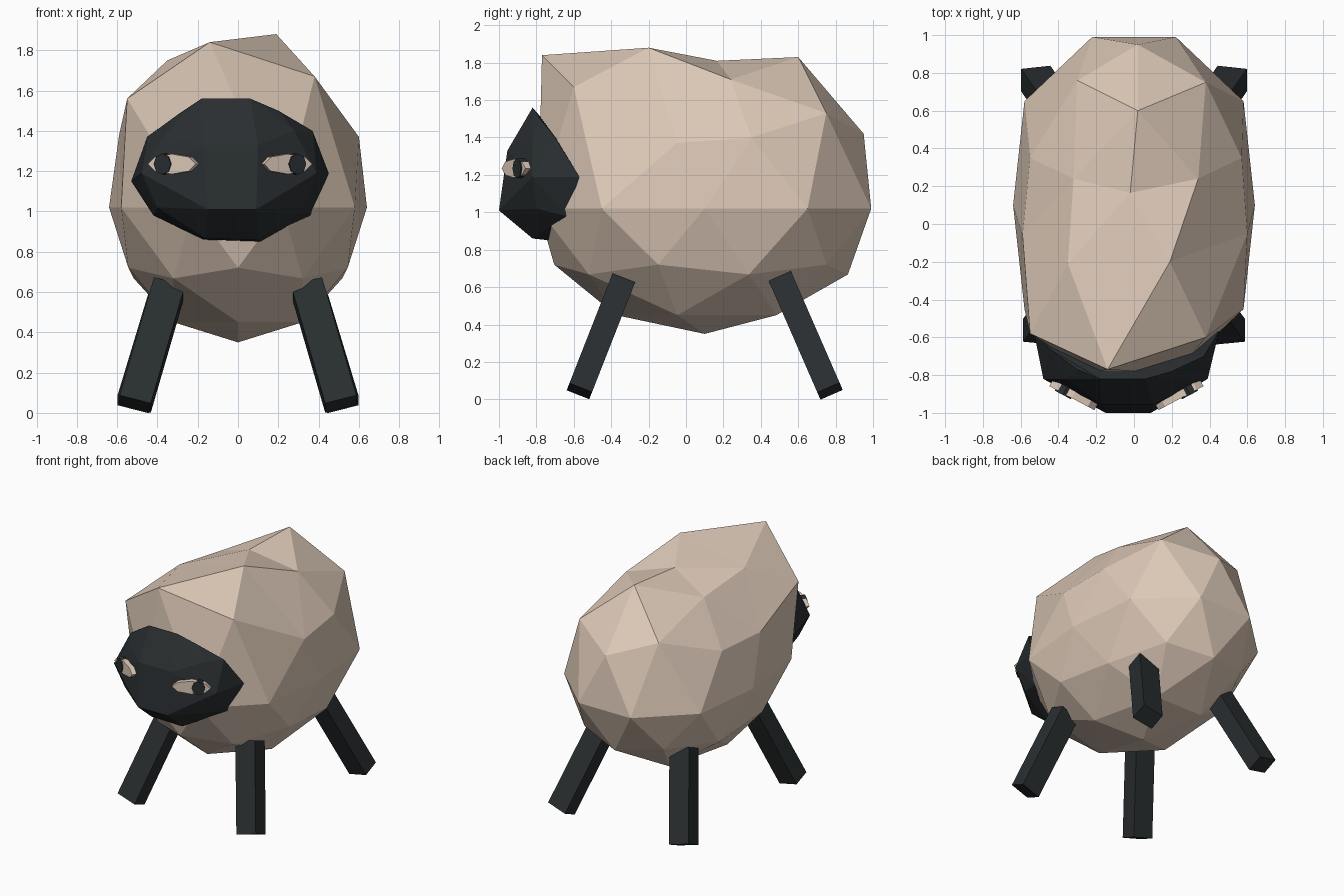
import bpy, bmesh, math
from mathutils import Vector, Matrix

if "Cube" in bpy.data.objects:
    bpy.data.objects.remove(bpy.data.objects["Cube"])


def material(name, rgb):
    m = bpy.data.materials.new(name)
    m.diffuse_color = (*rgb, 1)
    m.use_nodes = True
    m.node_tree.nodes["Principled BSDF"].inputs["Base Color"].default_value = m.diffuse_color
    return m


wool = material("wool", (0.73, 0.59, 0.48))
dark = material("dark", (0.022, 0.027, 0.029))


def finish(name, bm, mat):
    bmesh.ops.recalc_face_normals(bm, faces=bm.faces[:])
    mesh = bpy.data.meshes.new(name)
    bm.to_mesh(mesh)
    bm.free()
    mesh.materials.append(mat)
    ob = bpy.data.objects.new(name, mesh)
    bpy.context.collection.objects.link(ob)
    return ob


# Woolly body: a faceted ball whose upper points are pulled into lumps
bm = bmesh.new()
bmesh.ops.create_icosphere(bm, subdivisions=2, radius=1,
                           matrix=Matrix.Rotation(math.pi / 2, 4, 'Z'))
upper = sorted((v for v in bm.verts if v.co.z > 0.1),
               key=lambda v: (round(v.co.y, 2), v.co.x))
for v in bm.verts:
    x, y, z = v.co
    if abs(z) < 0.1:
        x, y = max(-1, min(1, x * 1.12)), y * 1.04
    v.co = (0.64 * x, 0.1 + 0.9 * y, 1.02 + 0.67 * z)
lumps = [
    (-0.14, -0.77, 1.84), (-0.55, -0.58, 1.56), (0.38, -0.60, 1.67),
    (-0.35, -0.21, 1.75), (0.19, -0.20, 1.88),
    (-0.59, -0.06, 1.38), (0.60, -0.05, 1.37), (-0.02, 0.165, 1.81),
    (-0.32, 0.24, 1.69), (0.34, 0.24, 1.71),
    (-0.55, 0.35, 1.38), (0.57, 0.35, 1.40), (0.02, 0.60, 1.83),
    (-0.30, 0.76, 1.53), (0.38, 0.75, 1.53), (0.02, 0.95, 1.42),
]
for v, p in zip(upper, lumps):
    v.co = p
finish("body", bm, wool)

# Head: faceted hull around the rim and the face points
rim = [(-0.18, -0.82, 1.56), (0.06, -0.82, 1.56), (0.20, -0.78, 1.50),
       (0.37, -0.70, 1.40), (0.45, -0.57, 1.19), (0.36, -0.64, 0.98),
       (0.11, -0.73, 0.85), (-0.17, -0.73, 0.86), (-0.42, -0.64, 0.98),
       (-0.53, -0.57, 1.15), (-0.45, -0.66, 1.37), (-0.30, -0.77, 1.48)]
face = [(-0.15, -1.0, 1.01), (0.09, -1.0, 1.01), (-0.16, -0.82, 0.865),
        (0.10, -0.82, 0.86), (-0.17, -0.955, 1.33), (0.10, -0.955, 1.33),
        (-0.48, -0.82, 1.19), (0.39, -0.82, 1.19),
        (-0.40, -0.80, 1.02), (0.32, -0.80, 1.02),
        (-0.36, -0.82, 1.38), (0.28, -0.82, 1.40)]
bm = bmesh.new()
for p in rim + face:
    bm.verts.new(p)
res = bmesh.ops.convex_hull(bm, input=bm.verts[:])
loose = [v for v in bm.verts if not v.link_faces]
bmesh.ops.delete(bm, geom=loose, context='VERTS')
finish("head", bm, dark)


def disc(name, center, angle, rx, rz, depth, mat):
    """Eight-sided plate facing forward, turned about z."""
    bm = bmesh.new()
    bmesh.ops.create_cone(bm, cap_ends=True, segments=8, radius1=1, radius2=1, depth=1)
    bm.transform(Matrix.Translation(center) @ Matrix.Rotation(angle, 4, 'Z')
                 @ Matrix.Diagonal((rx, depth, rz, 1))
                 @ Matrix.Rotation(math.pi / 2, 4, 'X'))
    finish(name, bm, mat)


# Eyes and pupils
for side, word in ((-1, "left"), (1, "right")):
    a = side * math.radians(28)
    along = Vector((math.cos(a), math.sin(a), 0)) * side
    c = Vector((-0.04 + side * 0.277, -0.90, 1.235))
    disc(word + "_eye", c, a, 0.135, 0.05, 0.05, wool)
    disc(word + "_pupil", c + along * 0.05, a, 0.048, 0.052, 0.065, dark)


# Splayed box legs
def leg(name, foot, top):
    foot, top = Vector(foot), Vector(top)
    z = (top - foot).normalized()
    x = (Vector((1, 0, 0)) - z * z.x).normalized()
    rot = Matrix((x, z.cross(x), z)).transposed().to_4x4()
    bm = bmesh.new()
    bmesh.ops.create_cube(bm, size=1)
    bm.transform(Matrix.Translation((foot + top) / 2) @ rot
                 @ Matrix.Diagonal((0.16, 0.13, (top - foot).length, 1)))
    finish(name, bm, dark)


for s, word in ((-1, "left"), (1, "right")):
    leg(f"front_{word}_leg", (s * 0.51, -0.57, 0.044), (s * 0.34, -0.34, 0.63))
    leg(f"back_{word}_leg", (s * 0.52, 0.77, 0.044), (s * 0.34, 0.51, 0.64))
